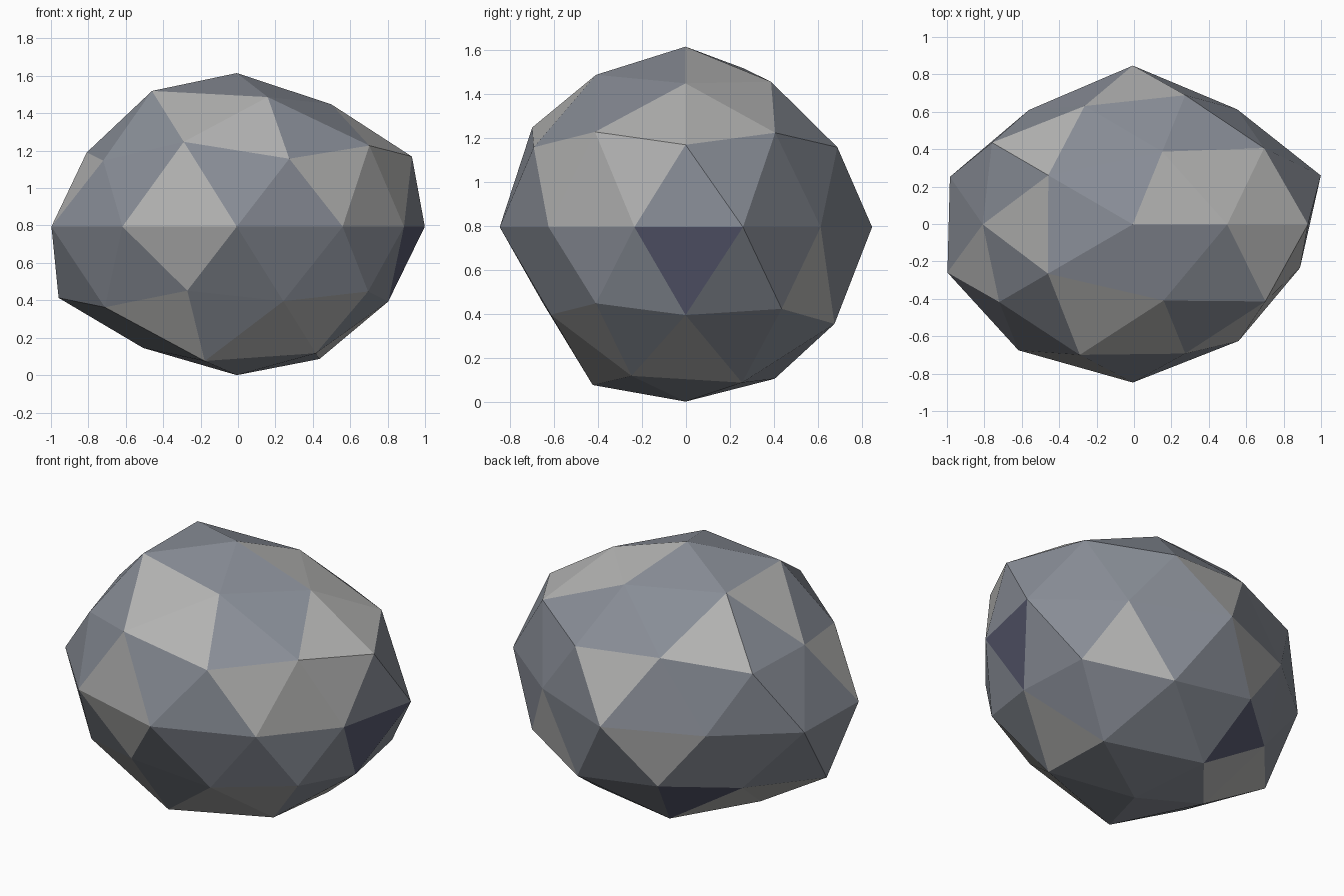
import bpy, bmesh, math

if "Cube" in bpy.data.objects:
    bpy.data.objects.remove(bpy.data.objects["Cube"])

# Flat colours of the stone facets
def mat(name, rgb):
    m = bpy.data.materials.new(name)
    m.diffuse_color = (*rgb, 1)
    m.use_nodes = True
    m.node_tree.nodes["Principled BSDF"].inputs["Base Color"].default_value = m.diffuse_color
    return m

mats = [mat("slate grey", (0.25, 0.27, 0.31)),
        mat("pale grey", (0.46, 0.46, 0.455)),
        mat("dark slate", (0.10, 0.105, 0.165))]

# Radial bumps per latitude ring: key = height * 100, value = (first azimuth, factors)
rings = {
    100: (0, [1.026]),
    85: (0, [.961, .972, 1.062, 1.066, 1.018]),
    53: (36, [1.02, .978, .943, 1.078, 1.03]),
    45: (0, [1.047, 1.015, 1.04, .987, 1.015]),
    0: (18, [1.057, .95, 1.061, .945, 1.028, 1.042, 1.04, 1.057, .963, .94]),
    -45: (36, [1.04, 1.0, 1.065, .957, .97]),
    -53: (0, [.952, 1.047, .925, 1.025, .948]),
    -85: (36, [1.04, 1.014, .953, 1.056, .995]),
    -100: (0, [.9925]),
}

# Pale facets by row (top to bottom) and azimuth; dark facets likewise
pale = {0: [36], 1: [36, 180, 252], 2: [18, 126, 270, 342], 3: [90, 198, 306, 342],
        4: [252, 324], 5: [108, 252], 6: [54], 7: [162, 234, 306], 8: [0, 144, 288]}
dark = {5: [0], 7: [126]}
row_limits = [.82, .67, .45, .25, 0, -.25, -.45, -.67, -.82]


def azimuth(p):
    return math.degrees(math.atan2(p.y, p.x)) % 360


def bump(p):
    start, factors = rings[min(rings, key=lambda k: abs(k - p.z * 100))]
    n = len(factors)
    return factors[round((azimuth(p) - start) * n / 360) % n]


# Faceted stone from a two-level icosphere
bm = bmesh.new()
bmesh.ops.create_icosphere(bm, subdivisions=2, radius=1)
for f in bm.faces:
    c = f.calc_center_median()
    row = sum(c.z < z for z in row_limits)
    az = round(azimuth(c) / 18) * 18 % 360
    f.material_index = 1 if az in pale.get(row, []) else 2 if az in dark.get(row, []) else 0
    f.smooth = False

# Squash to an ellipsoid and push each vertex in or out
for v in bm.verts:
    k = bump(v.co)
    v.co = (v.co.x * k - .0065, v.co.y * k * .8 - .002, v.co.z * k * .8 + .794)

mesh = bpy.data.meshes.new("stone")
bm.to_mesh(mesh)
bm.free()
for m in mats:
    mesh.materials.append(m)
bpy.context.collection.objects.link(bpy.data.objects.new("stone", mesh))
